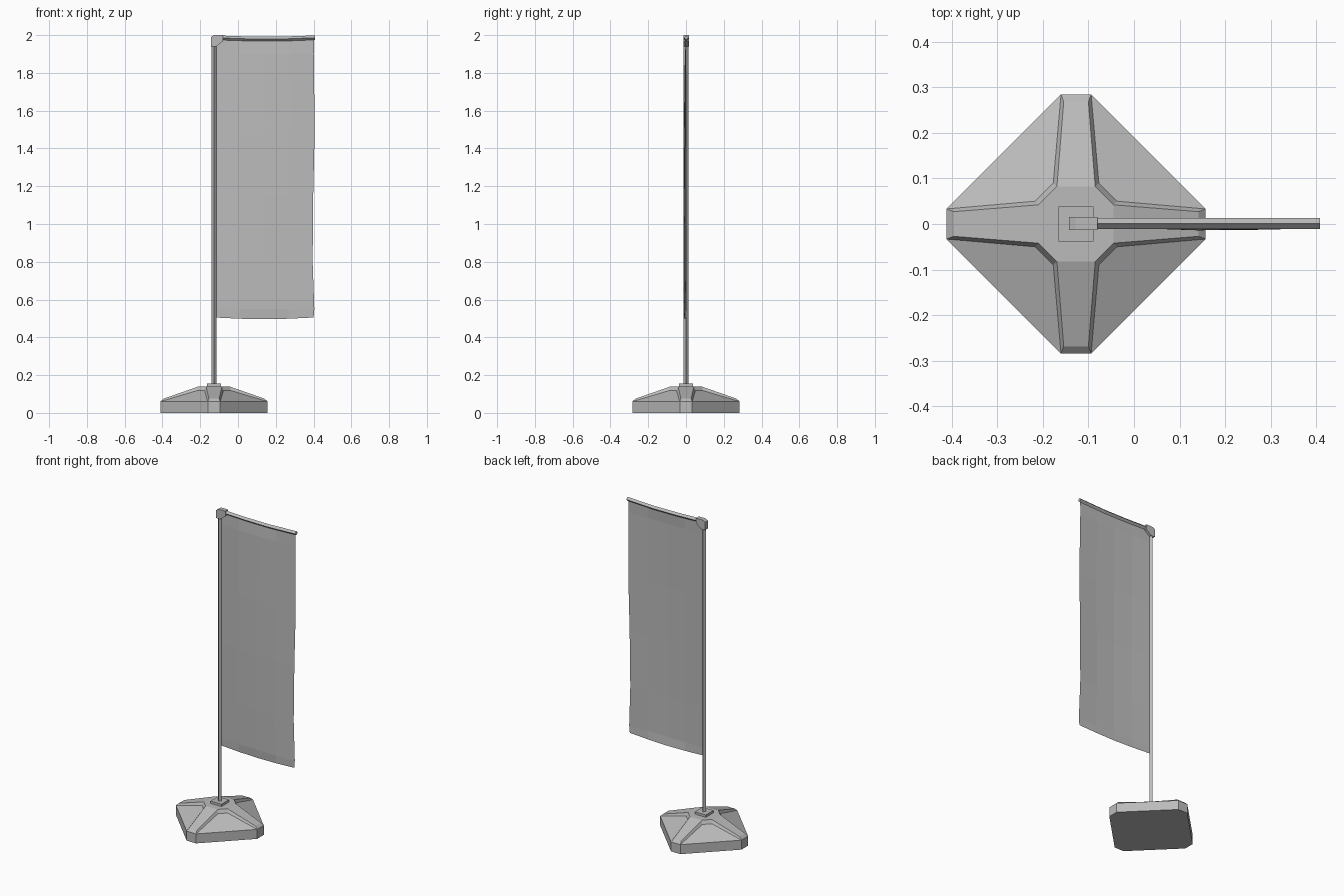
import bpy, bmesh, math
from mathutils import Vector, Matrix

cube = bpy.data.objects.get("Cube")
if cube:
    bpy.data.objects.remove(cube, do_unlink=True)

grey = bpy.data.materials.new("plain grey")
grey.use_nodes = True
COLOUR = (0.5, 0.5, 0.5, 1)
grey.diffuse_color = COLOUR
grey.node_tree.nodes["Principled BSDF"].inputs["Base Color"].default_value = COLOUR

POLE_X = -0.127


def finish(bm, name, closed=True):
    bmesh.ops.remove_doubles(bm, verts=bm.verts[:], dist=0.0001)
    if closed:
        bmesh.ops.recalc_face_normals(bm, faces=bm.faces[:])
    mesh = bpy.data.meshes.new(name)
    bm.to_mesh(mesh)
    bm.free()
    mesh.materials.append(grey)
    ob = bpy.data.objects.new(name, mesh)
    bpy.context.collection.objects.link(ob)
    return ob


def face(bm, points):
    return bm.faces.new([bm.verts.new(p) for p in points])


def tube(name, path, offsets):
    """Sweep a cross-section of offsets through the path points."""
    bm = bmesh.new()
    rings = [[bm.verts.new(Vector(p) + Vector(o)) for o in offsets] for p in path]
    n = len(offsets)
    for a, b in zip(rings, rings[1:]):
        for i in range(n):
            j = (i + 1) % n
            bm.faces.new((a[i], a[j], b[j], b[i]))
    bm.faces.new(rings[0])
    bm.faces.new(rings[-1])
    return finish(bm, name)


# Weighted base: four tapered ridges with sloping panels between them
bm = bmesh.new()
arm = {
    "floor": (0.284, 0.033, 0), "rim": (0.284, 0.033, 0.06),
    "tip": (0.268, 0.027, 0.075), "cap": (0.082, 0.042, 0.14),
    "foot": (0.09, 0.05, 0.118),
}


def at(key, side, quarter):
    x, y, z = arm[key]
    p = Matrix.Rotation(quarter * math.pi / 2, 3, 'Z') @ Vector((x, y * side, z))
    return p + Vector((POLE_X, 0, 0))


for q in range(4):
    for low, high in (("floor", "rim"), ("rim", "tip"), ("tip", "cap")):
        face(bm, [at(low, -1, q), at(low, 1, q), at(high, 1, q), at(high, -1, q)])
    for s in (-1, 1):
        face(bm, [at(k, s, q) for k in ("rim", "foot", "cap", "tip")])
    for low, high in (("floor", "rim"), ("rim", "foot"), ("foot", "cap")):
        face(bm, [at(low, 1, q), at(low, -1, q + 1), at(high, -1, q + 1), at(high, 1, q)])
for key in ("floor", "cap"):
    face(bm, [at(key, s, q) for q in range(4) for s in (-1, 1)])
finish(bm, "base")

# Square socket plate on the base
square = [(sx * 0.038, sy * 0.038, 0) for sx, sy in ((-1, -1), (1, -1), (1, 1), (-1, 1))]
tube("socket_plate", [(POLE_X, 0, 0.135), (POLE_X, 0, 0.155)], square)

# Upright pole and slightly sagging top arm, both with a diamond section
r = 0.0125
tube("pole", [(POLE_X, 0, 0.15), (POLE_X, 0, 1.96)],
     [(r, 0, 0), (0, r, 0), (-r, 0, 0), (0, -r, 0)])
tube("top_arm", [(-0.09, 0.001, 1.985), (0.06, 0.001, 1.98),
                 (0.22, 0.001, 1.979), (0.408, 0.001, 1.986)],
     [(0, r, 0), (0, 0, r), (0, -r, 0), (0, 0, -r)])

# Corner bracket joining pole and arm
profile = [(-0.143, 1.94), (-0.115, 1.94), (-0.08, 1.968), (-0.08, 2.0),
           (-0.128, 2.0), (-0.143, 1.99)]
tube("corner_bracket", [(0, -0.013, 0), (0, 0.015, 0)], [(x, 0, z) for x, z in profile])

# Cloth banner: a thin sheet with soft creases and a wavy free edge
rows = [(1.98, 0.402), (1.9, 0.401), (1.5, 0.406), (1.15, 0.398),
        (0.8, 0.395), (0.55, 0.404), (0.505, 0.4)]
columns = 4
bm = bmesh.new()
grid = []
for i, (z, right) in enumerate(rows):
    line = []
    for c in range(columns + 1):
        t = c / columns
        belly = math.sin(math.pi * t)
        y = -0.011 * belly * math.sin(math.pi * i / 6) - 0.01 * t * (2 - z) / 1.5
        dip = 0.009 * belly if i in (0, len(rows) - 1) else 0
        x = -0.122 + (right + 0.122) * t
        line.append(bm.verts.new((x, y, z - dip)))
    grid.append(line)
for a, b in zip(grid, grid[1:]):
    for c in range(columns):
        bm.faces.new((a[c], b[c], b[c + 1], a[c + 1]))
finish(bm, "banner", closed=False)
